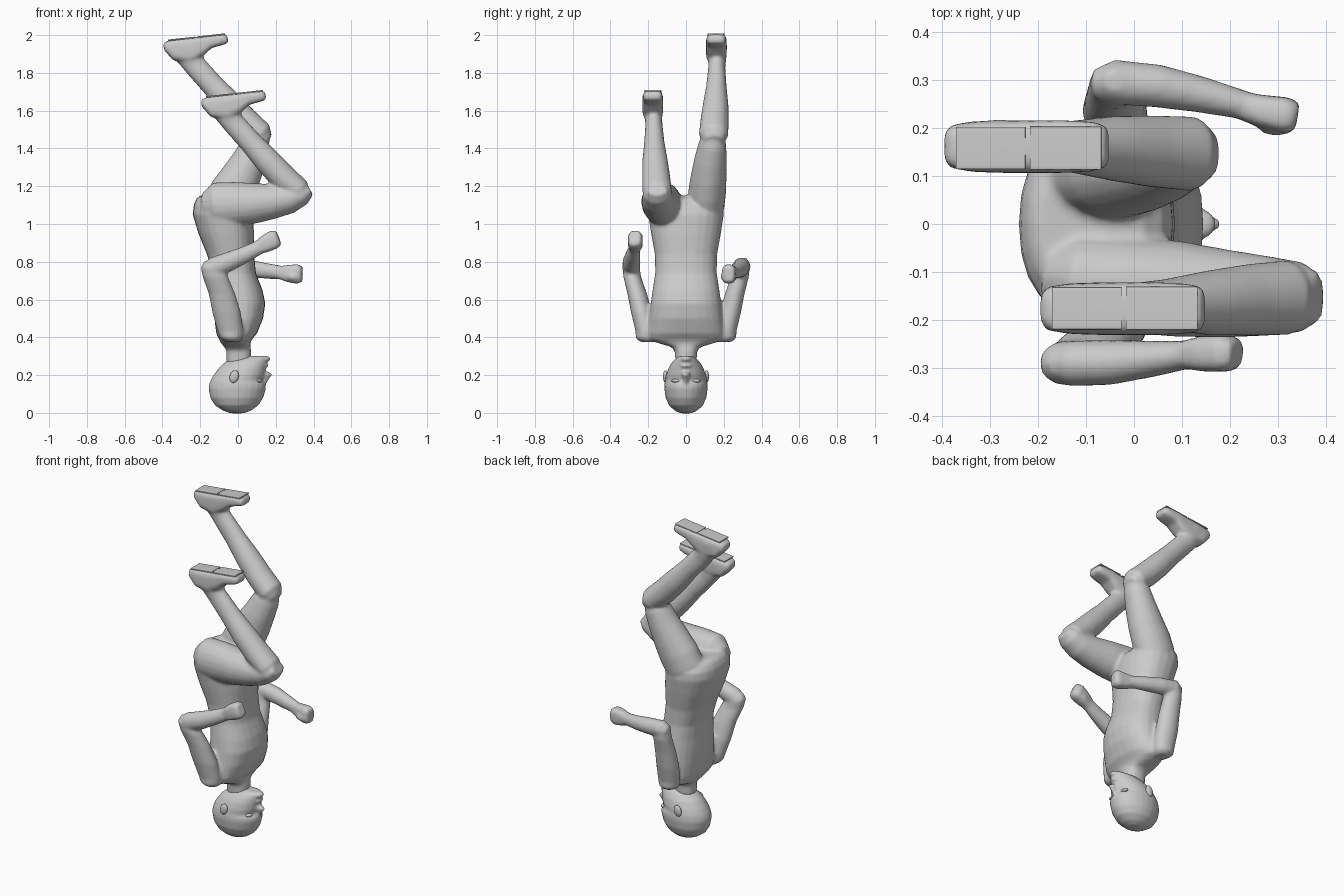
import bpy, bmesh, math
from mathutils import Vector, Matrix


def loft(bm, stations, sides=20, power=2.0, level=False):
    """Closed tube through stations (x, y, z, half width along y, half depth)."""
    pts = [Vector(s[:3]) for s in stations]
    rings = []
    for i, s in enumerate(stations):
        t = (pts[min(i + 1, len(pts) - 1)] - pts[max(i - 1, 0)]).normalized()
        if level:
            t = Vector((0, 0, 1))
        u = Vector((0, 1, 0))
        u = (u - t * u.dot(t)).normalized()
        v = u.cross(t)
        ring = []
        for k in range(sides):
            a = 2 * math.pi * k / sides
            c, d = math.cos(a), math.sin(a)
            c = math.copysign(abs(c) ** (2 / power), c)
            d = math.copysign(abs(d) ** (2 / power), d)
            ring.append(bm.verts.new(pts[i] + u * c * s[3] + v * d * s[4]))
        rings.append(ring)
    for a, b in zip(rings, rings[1:]):
        for k in range(sides):
            n = (k + 1) % sides
            bm.faces.new((a[k], a[n], b[n], b[k]))
    bm.faces.new(rings[0][::-1])
    bm.faces.new(rings[-1])


def profile(rows):
    """Rows of (z, x back, x front, half width) become horizontal stations."""
    return [((b + f) / 2, 0, z, w, (f - b) / 2) for z, b, f, w in rows]


def ball(bm, loc, size, turn=0.0):
    m = Matrix.Translation(loc) @ Matrix.Rotation(turn, 4, 'Y') @ Matrix.Diagonal((*size, 1))
    bmesh.ops.create_uvsphere(bm, u_segments=16, v_segments=10, radius=1, matrix=m)


def finish(bm, name, voxel=0, smooth=4):
    bmesh.ops.recalc_face_normals(bm, faces=bm.faces)
    me = bpy.data.meshes.new(name)
    bm.to_mesh(me)
    bm.free()
    ob = bpy.data.objects.new(name, me)
    bpy.context.collection.objects.link(ob)
    if voxel:
        r = ob.modifiers.new("skin", 'REMESH')
        r.mode, r.voxel_size, r.use_smooth_shade = 'VOXEL', voxel, True
        s = ob.modifiers.new("soften", 'SMOOTH')
        s.factor, s.iterations = 0.5, smooth
    else:
        bpy.ops.object.select_all(action='DESELECT')
        ob.select_set(True)
        bpy.context.view_layer.objects.active = ob
        bpy.ops.object.shade_smooth_by_angle(angle=math.radians(40))
    return ob


# body: torso, limbs and boots fused into one skin (figure hangs head down)
body = bmesh.new()
loft(body, profile([
    (0.26, -0.06, 0.07, 0.055), (0.33, -0.06, 0.07, 0.06), (0.35, -0.075, 0.065, 0.08),
    (0.37, -0.09, 0.065, 0.15), (0.39, -0.10, 0.075, 0.20), (0.42, -0.115, 0.10, 0.205),
    (0.50, -0.125, 0.133, 0.195),
    (0.58, -0.13, 0.145, 0.187), (0.65, -0.13, 0.13, 0.177), (0.74, -0.135, 0.095, 0.163),
    (0.84, -0.165, 0.085, 0.165), (0.95, -0.21, 0.085, 0.185), (1.05, -0.24, 0.08, 0.20),
    (1.10, -0.235, 0.06, 0.195), (1.135, -0.22, 0.02, 0.16), (1.15, -0.20, -0.05, 0.10)]),
    24, 2.3, True)

# arms
loft(body, [(-0.03, -0.20, 0.375, .04, .035), (-0.035, -0.212, 0.395, .055, .06),
            (-0.04, -0.215, 0.43, .052, .068), (-0.06, -0.235, 0.53, .056, .076),
            (-0.085, -0.258, 0.63, .052, .07), (-0.12, -0.285, 0.72, .047, .068),
            (-0.145, -0.29, 0.77, .046, .052), (-0.155, -0.29, 0.80, .025, .025)], level=True)
loft(body, [(-0.185, -0.285, 0.75, .025, .03), (-0.13, -0.29, 0.77, .048, .054),
            (-0.05, -0.288, 0.80, .047, .052), (0.04, -0.28, 0.84, .038, .044),
            (0.11, -0.272, 0.875, .03, .038)])
loft(body, [(0.10, -0.272, 0.87, .028, .034), (0.145, -0.27, 0.895, .037, .046),
            (0.19, -0.268, 0.918, .04, .05), (0.215, -0.272, 0.928, .03, .04)], 20, 3)
loft(body, [(-0.03, 0.20, 0.375, .04, .035), (-0.035, 0.212, 0.395, .055, .06),
            (-0.035, 0.215, 0.43, .052, .065), (-0.04, 0.235, 0.53, .056, .068),
            (-0.04, 0.258, 0.63, .052, .062), (-0.04, 0.285, 0.72, .048, .055),
            (-0.04, 0.292, 0.78, .045, .05), (-0.04, 0.297, 0.82, .025, .025)], level=True)
loft(body, [(-0.085, 0.29, 0.77, .03, .03), (-0.04, 0.295, 0.775, .047, .048),
            (0.05, 0.287, 0.765, .045, .048), (0.14, 0.269, 0.753, .038, .042),
            (0.23, 0.247, 0.743, .03, .036)])
loft(body, [(0.22, 0.247, 0.743, .028, .034), (0.265, 0.235, 0.738, .034, .046),
            (0.315, 0.226, 0.735, .038, .052), (0.34, 0.222, 0.735, .03, .042)], 20, 3)
ball(body, (0.16, -0.245, 0.885), (0.035, 0.016, 0.018), -0.4)
ball(body, (0.295, 0.20, 0.72), (0.035, 0.018, 0.02))

# thighs
loft(body, [(-0.18, -0.105, 1.09, .06, .07), (-0.12, -0.115, 1.10, .095, .12),
            (-0.02, -0.125, 1.105, .10, .118), (0.09, -0.135, 1.11, .10, .107),
            (0.19, -0.145, 1.12, .092, .092), (0.28, -0.15, 1.135, .083, .077),
            (0.345, -0.152, 1.16, .074, .058), (0.383, -0.152, 1.18, .05, .03)])
loft(body, [(-0.11, 0.10, 1.02, .07, .08), (-0.07, 0.105, 1.09, .098, .12),
            (-0.03, 0.112, 1.17, .10, .12), (0.015, 0.12, 1.25, .095, .107),
            (0.06, 0.13, 1.34, .086, .09), (0.095, 0.14, 1.42, .074, .077),
            (0.125, 0.145, 1.475, .058, .048)])

# lower legs and boots share one shape, shifted from one knee to the other
SHIFTS = {"right": (0, 0, 0), "left": (-0.2, 0.333, 0.3)}
for dx, dy, dz in SHIFTS.values():
    s = 1 if dy == 0 else -1
    calf = [(0.355, .017, 1.14, .05, .035), (0.32, .017, 1.175, .078, .068),
            (0.24, .012, 1.245, .075, .072), (0.16, .006, 1.33, .068, .07),
            (0.07, .002, 1.43, .054, .061), (-0.02, 0, 1.53, .045, .06),
            (-0.065, -.003, 1.59, .048, .065), (-0.085, -.005, 1.65, .05, .08)]
    loft(body, [(x + dx, -0.17 + s * y + dy, z + dz, w, d) for x, y, z, w, d in calf])
    boot = [(-0.19, 1.648, 1.668, .03), (-0.175, 1.615, 1.676, .046), (-0.13, 1.565, 1.682, .053),
            (-0.06, 1.55, 1.689, .055), (0.0, 1.59, 1.695, .055), (0.05, 1.63, 1.701, .055),
            (0.11, 1.646, 1.706, .052), (0.137, 1.655, 1.705, .046), (0.146, 1.668, 1.697, .035)]
    loft(body, [(x + dx, -0.174 + s * -.002 + dy, (a + b) / 2 + dz, w, (b - a) / 2)
                for x, a, b, w in boot], 24, 3.5)
finish(body, "body", 0.01, 3)

# soles: heel and toe plates with a narrow gap between
for side, (dx, dy, dz) in SHIFTS.items():
    for part, x0, x1, w in (("heel", -0.17, -0.026, .044), ("toe", -0.016, 0.132, .045)):
        bm = bmesh.new()
        loft(bm, [(x + dx, -0.175 + dy, 1.679 + 0.11 * x + dz + 0.012, k, .004)
                  for x, k in ((x0, w), (x1, w))], 20, 6)
        finish(bm, f"{side}_{part}_sole")

# head: skull and face with nose, lips and chin fused
head = bmesh.new()
loft(head, profile([
    (-0.002, -0.04, 0.03, 0.03), (0.012, -0.08, 0.07, 0.06), (0.04, -0.122, 0.108, 0.09),
    (0.08, -0.147, 0.134, 0.108), (0.13, -0.156, 0.148, 0.115), (0.153, -0.152, 0.146, 0.114),
    (0.17, -0.146, 0.13, 0.111), (0.20, -0.13, 0.142, 0.106), (0.24, -0.10, 0.148, 0.092),
    (0.27, -0.065, 0.154, 0.073), (0.29, -0.03, 0.162, 0.053), (0.302, 0.03, 0.155, 0.03)]),
    24, 2, True)
loft(head, profile([(0.15, 0.10, 0.148, .012), (0.18, 0.10, 0.165, .015),
                    (0.203, 0.10, 0.183, .022), (0.217, 0.10, 0.165, .02)]), 12, 2, True)
ball(head, (0.138, 0, 0.25), (0.024, 0.034, 0.014))
ball(head, (0.145, 0, 0.286), (0.026, 0.03, 0.016))
finish(head, "head", 0.008, 3)

# ears and eyes, mirrored
for side, s in (("right", -1), ("left", 1)):
    ear = bmesh.new()
    ball(ear, (-0.02, s * 0.109, 0.192), (0.024, 0.013, 0.034), 0.25)
    finish(ear, side + "_ear")
    eye = bmesh.new()
    ball(eye, (0.112, s * 0.05, 0.17), (0.016, 0.027, 0.01))
    finish(eye, side + "_eye")
